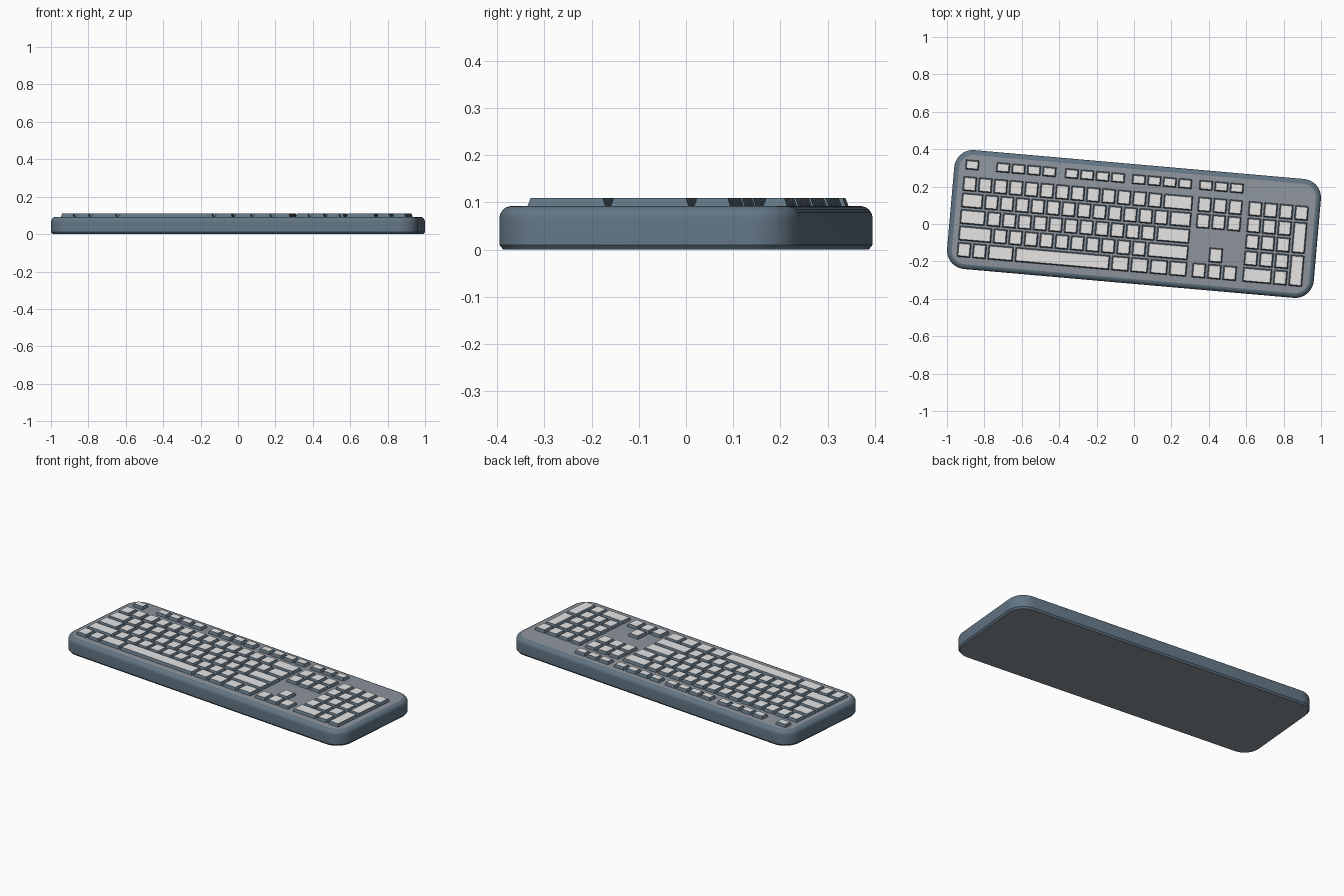
import bpy, bmesh, math

if "Cube" in bpy.data.objects:
    bpy.data.objects.remove(bpy.data.objects["Cube"])

ANGLE = math.radians(-5)          # the whole keyboard is turned slightly
HALF_W, HALF_D, RADIUS = 0.984, 0.319, 0.1
UNIT, ROW = 0.0828, 0.0885        # key pitch across and between rows
LEFT, ROW1 = -0.9345, 0.1365      # left edge of key field, number row centre
KEY_BOTTOM, KEY_TOP = 0.088, 0.109


def material(name, rgb):
    def lin(c):
        c /= 255
        return c / 12.92 if c <= 0.04045 else ((c + 0.055) / 1.055) ** 2.4
    m = bpy.data.materials.new(name)
    m.diffuse_color = (*[lin(c) for c in rgb], 1)
    m.use_nodes = True
    m.node_tree.nodes["Principled BSDF"].inputs["Base Color"].default_value = m.diffuse_color
    return m


SLATE = material("slate_blue_case", (98, 117, 132))
PANEL = material("grey_panel", (142, 149, 157))
CAP = material("light_key_tops", (232, 231, 230))


def finish(name, bm, mats):
    bmesh.ops.recalc_face_normals(bm, faces=bm.faces)
    me = bpy.data.meshes.new(name)
    bm.to_mesh(me)
    bm.free()
    for m in mats:
        me.materials.append(m)
    ob = bpy.data.objects.new(name, me)
    bpy.context.collection.objects.link(ob)
    ob.rotation_euler.z = ANGLE
    return ob


def rounded_loop(bm, inset, z, steps=10):
    """Ring of vertices along a rounded rectangle."""
    verts = []
    for i, (sx, sy) in enumerate([(1, 1), (-1, 1), (-1, -1), (1, -1)]):
        for k in range(steps + 1):
            a = math.pi / 2 * (i + k / steps)
            r = RADIUS - inset
            verts.append(bm.verts.new((sx * (HALF_W - RADIUS) + r * math.cos(a),
                                       sy * (HALF_D - RADIUS) + r * math.sin(a), z)))
    return verts


# Case: chamfered foot, straight wall, rounded shoulder, flat panel on top
profile = [(0.008, 0.0), (0.0, 0.010), (0.0, 0.066)]
profile += [(0.026 * (1 - math.cos(t * math.pi / 12)),
             0.066 + 0.026 * math.sin(t * math.pi / 12)) for t in range(1, 7)]
bm = bmesh.new()
rings = [rounded_loop(bm, *p) for p in profile]
n = len(rings[0])
for lo, hi in zip(rings, rings[1:]):
    for i in range(n):
        bm.faces.new((lo[i], lo[(i + 1) % n], hi[(i + 1) % n], hi[i]))
for cap in (rings[0], rings[-1]):          # grey underside and top panel
    bm.faces.new(cap).material_index = 1
case = finish("case", bm, [SLATE, PANEL])
bpy.context.view_layer.objects.active = case
case.select_set(True)
bpy.ops.object.shade_smooth_by_angle(angle=math.radians(30))
case.select_set(False)


def add_key(bm, col, y, w=1, h=0.080):
    """Tapered key; col and w are in key units, y is the centre."""
    cx, hx, hy = LEFT + (col + w / 2) * UNIT, w * UNIT / 2 - 0.0045, h / 2
    rings = []
    for z, ins in ((KEY_BOTTOM, 0), (KEY_TOP, 0.0075)):
        rings.append([bm.verts.new((cx + sx * (hx - ins), y + sy * (hy - ins), z))
                      for sx, sy in ((-1, -1), (1, -1), (1, 1), (-1, 1))])
    lo, hi = rings
    for i in range(4):
        j = (i + 1) % 4
        bm.faces.new((lo[i], lo[j], hi[j], hi[i]))
    bm.faces.new(lo)
    bm.faces.new(hi).material_index = 1


def key_block(name, keys):
    bm = bmesh.new()
    for k in keys:
        add_key(bm, *k)
    finish(name, bm, [SLATE, CAP])


def row_y(r):
    return ROW1 - r * ROW


# Main typing block, rows given as key widths
main_rows = [[1] * 13 + [2],
             [1.5] + [1] * 12 + [1.5],
             [1.75] + [1] * 11 + [2.25],
             [2.25] + [1] * 10 + [2.75],
             [1, 1, 1.75, 6.25] + [1.25] * 4]
keys = []
for r, widths in enumerate(main_rows):
    col = 0
    for w in widths:
        keys.append((col, row_y(r), w))
        col += w
key_block("typing_keys", keys)

# Short function row along the back
starts = [0.05] + [s + i for s in (2.05, 6.5, 10.85) for i in range(4)] + [15.2 + i for i in range(3)]
key_block("function_keys", [(c, 0.239, 1, 0.054) for c in starts])

# Navigation keys and arrows
nav = [(15.22 + c, row_y(r)) for r in (0, 1, 4) for c in range(3)] + [(16.22, row_y(3))]
key_block("navigation_keys", nav)

# Number pad with two tall keys and one wide key
pad = [(18.5 + c, row_y(r)) for r in range(4) for c in range(3)]
pad += [(21.5, row_y(0)), (18.5, row_y(4), 2), (20.5, row_y(4))]
pad += [(21.5, row_y(r), 1, 0.080 + ROW) for r in (1.5, 3.5)]
key_block("number_pad_keys", pad)
